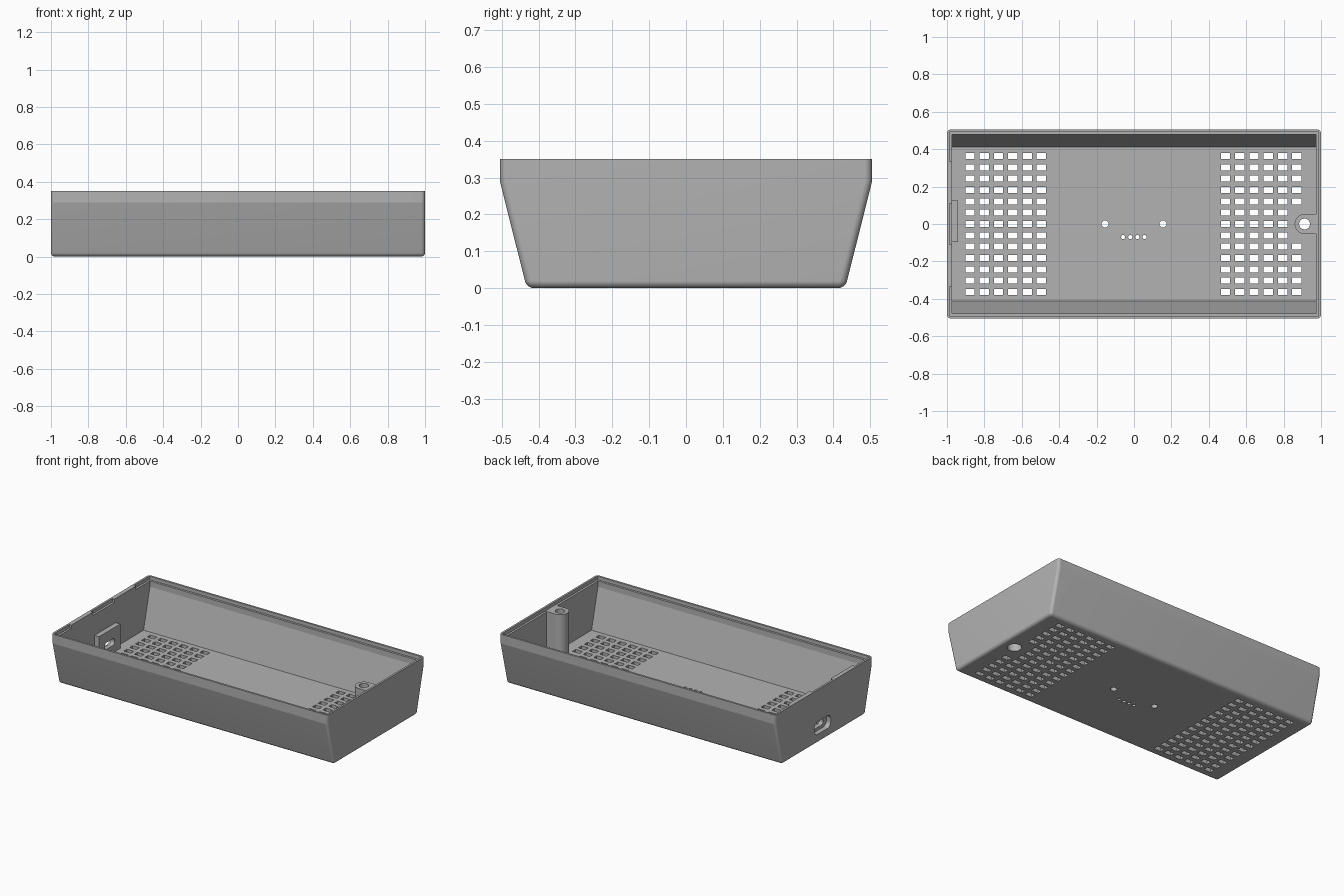
import bpy, bmesh, math
from mathutils import Matrix, Vector

cube = bpy.data.objects.get("Cube")
if cube:
    bpy.data.objects.remove(cube, do_unlink=True)

grey = bpy.data.materials.new("plain_grey")
grey.use_nodes = True
colour = (0.45, 0.45, 0.45, 1)
grey.diffuse_color = colour
grey.node_tree.nodes["Principled BSDF"].inputs["Base Color"].default_value = colour

WALL, FLOOR, TOP, KINK = 0.027, 0.03, 0.35, 0.29


def finish(name, bm):
    bmesh.ops.recalc_face_normals(bm, faces=bm.faces)
    mesh = bpy.data.meshes.new(name)
    bm.to_mesh(mesh)
    bm.free()
    mesh.materials.append(grey)
    obj = bpy.data.objects.new(name, mesh)
    bpy.context.collection.objects.link(obj)
    return obj


def add_box(bm, lo, hi):
    lo, hi = Vector(lo), Vector(hi)
    size = hi - lo
    bmesh.ops.create_cube(bm, size=1, matrix=Matrix.Translation((lo + hi) / 2)
                          @ Matrix.Diagonal((*size, 1)))


def add_cylinder(bm, x, y, radius, z0, z1):
    bmesh.ops.create_cone(bm, cap_ends=True, segments=40, radius1=radius, radius2=radius,
                          depth=z1 - z0, matrix=Matrix.Translation((x, y, (z0 + z1) / 2)))


def trough(half_x, points):
    """Extrude a symmetric y-z profile along x."""
    bm = bmesh.new()
    outline = points + [(-y, z) for y, z in reversed(points)]
    face = bm.faces.new([bm.verts.new((-half_x, y, z)) for y, z in outline])
    moved = bmesh.ops.extrude_face_region(bm, geom=[face])["geom"]
    bmesh.ops.translate(bm, vec=(2 * half_x, 0, 0),
                        verts=[v for v in moved if isinstance(v, bmesh.types.BMVert)])
    bmesh.ops.recalc_face_normals(bm, faces=bm.faces)
    return bm


def boolean(target, tool, operation="DIFFERENCE"):
    """Apply a boolean and discard the tool."""
    tool.hide_render = True
    mod = target.modifiers.new("cut", "BOOLEAN")
    mod.object, mod.operation, mod.solver = tool, operation, "EXACT"
    bpy.context.view_layer.objects.active = target
    bpy.ops.object.modifier_apply(modifier=mod.name)
    bpy.data.objects.remove(tool, do_unlink=True)


def cut_box(target, lo, hi, operation="DIFFERENCE"):
    bm = bmesh.new()
    add_box(bm, lo, hi)
    boolean(target, finish("box_tool", bm), operation)


# Outer shell with rounded base and corners
bm = trough(1, [(0.432, 0), (0.505, KINK), (0.505, TOP)])
rounded = []
for e in bm.edges:
    a, b = (v.co for v in e.verts)
    along_x = abs(a.x - b.x) > 0.1
    at_top = min(a.z, b.z) > TOP - 0.001
    kink_edge = along_x and abs(a.z - KINK) < 0.001
    if not at_top and not kink_edge:
        rounded.append(e)
bmesh.ops.bevel(bm, geom=rounded, offset=0.02, segments=9, profile=0.5, affect="EDGES")
tray = finish("case_tray", bm)

# Cavity and lid ledge
slope = (0.505 - 0.432) / KINK
cavity = trough(1 - WALL, [(0.432 + slope * FLOOR - WALL, FLOOR),
                           (0.505 - WALL, KINK), (0.505 - WALL, TOP + 0.1)])
boolean(tray, finish("cavity_tool", cavity))
cut_box(tray, (-0.987, -0.492, 0.327), (0.987, 0.492, TOP + 0.1))

# Full-width rim tabs on the port end
for side in (-1, 1):
    y0, y1 = sorted((side * 0.11, side * 0.335))
    cut_box(tray, (-0.992, y0, 0.31), (-0.972, y1, TOP), "UNION")

# Port surround, outer pocket and through slot
cut_box(tray, (-0.985, -0.095, 0.015), (-0.94, 0.125, 0.19), "UNION")


def port_slot(half_y, half_z, x0, x1):
    bm = bmesh.new()
    add_box(bm, (x0, 0.015 - half_y, 0.1 - half_z), (x1, 0.015 + half_y, 0.1 + half_z))
    ends = [e for e in bm.edges if abs(e.verts[0].co.x - e.verts[1].co.x) > 0.01]
    bmesh.ops.bevel(bm, geom=ends, offset=half_z * 0.8, segments=9, profile=0.5, affect="EDGES")
    boolean(tray, finish("port_tool", bm))


port_slot(0.085, 0.042, -1.1, -0.968)
port_slot(0.05, 0.022, -1.1, -0.9)

# Screw post joined to the end wall
POST_X = 0.912
bm = bmesh.new()
add_cylinder(bm, POST_X, 0, 0.053, 0.015, 0.33)
boolean(tray, finish("post_tool", bm), "UNION")
cut_box(tray, (POST_X, -0.0525, 0.016), (0.985, 0.0525, 0.33), "UNION")
for radius, z0, z1 in ((0.029, -0.1, 0.5), (0.042, -0.1, 0.24)):
    bm = bmesh.new()
    add_cylinder(bm, POST_X, 0, radius, z0, z1)
    boolean(tray, finish("screw_tool", bm))

# Vent grids and small indicator holes through the floor
bm = bmesh.new()
for start in (-0.877, 0.489):
    for col in range(6):
        for row in range(-6, 7):
            if start > 0 and col == 5 and abs(row) < 2:
                continue
            x, y = start + col * 0.0764, row * 0.0606
            add_box(bm, (x - 0.025, y - 0.016, -0.05), (x + 0.025, y + 0.016, 0.06))
for x in (-0.155, 0.155):
    add_cylinder(bm, x, 0, 0.019, -0.05, 0.06)
for i in range(4):
    add_cylinder(bm, -0.058 + i * 0.038, -0.07, 0.011, -0.05, 0.06)
boolean(tray, finish("vent_tool", bm))

# Smooth the fillets, keep flat faces crisp
bpy.ops.object.select_all(action="DESELECT")
tray.select_set(True)
bpy.context.view_layer.objects.active = tray
bpy.ops.object.shade_smooth_by_angle(angle=math.radians(12))
